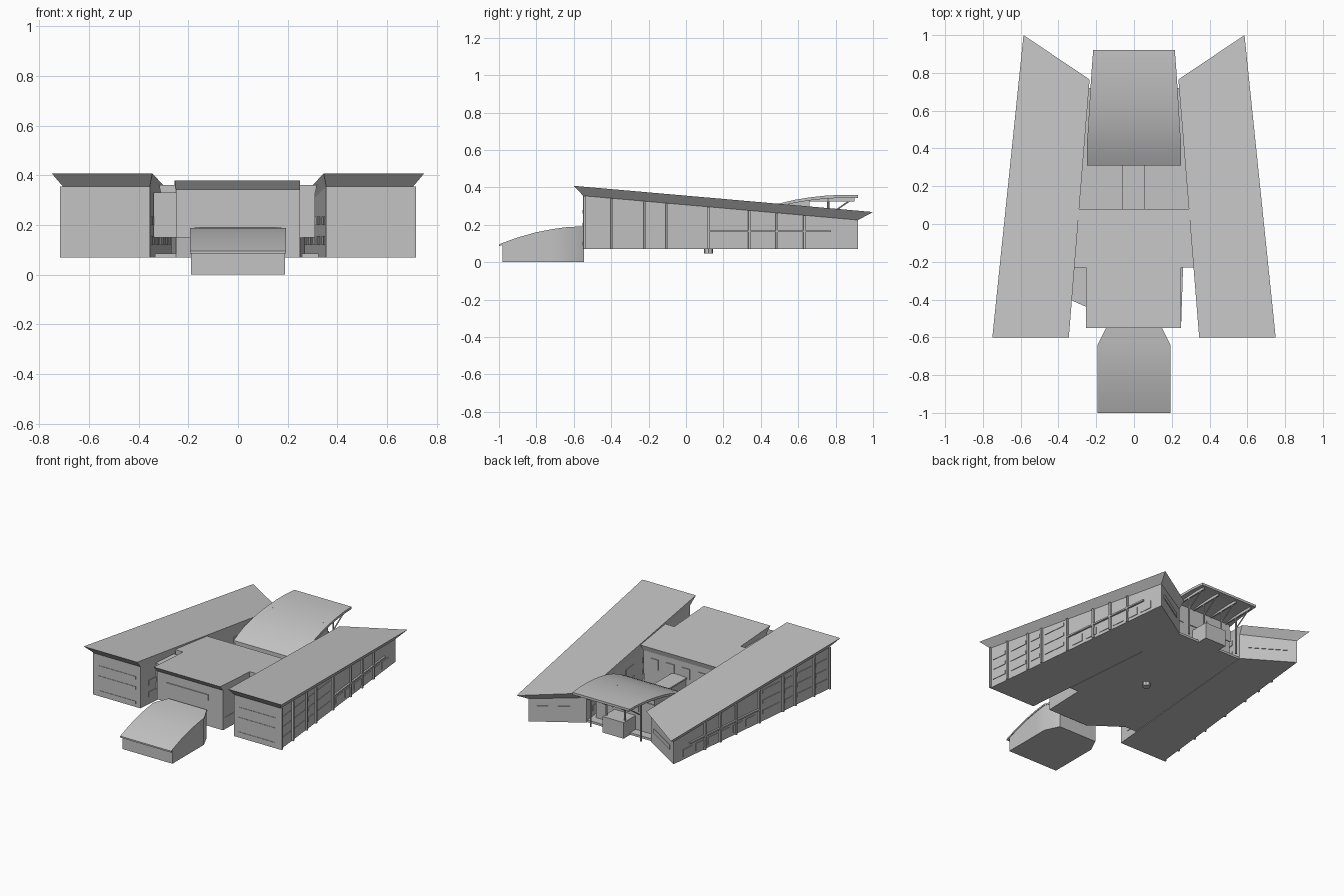
import bpy, math
from mathutils import Vector

cube = bpy.data.objects.get("Cube")
if cube:
    bpy.data.objects.remove(cube)

grey = bpy.data.materials.new("light_grey")
grey.use_nodes = True
grey.diffuse_color = (0.55, 0.55, 0.55, 1)
grey.node_tree.nodes["Principled BSDF"].inputs["Base Color"].default_value = grey.diffuse_color


def build(name, verts, faces, smooth=False):
    mesh = bpy.data.meshes.new(name)
    mesh.from_pydata(verts, [], faces)
    mesh.materials.append(grey)
    obj = bpy.data.objects.new(name, mesh)
    bpy.context.collection.objects.link(obj)
    bpy.ops.object.select_all(action='DESELECT')
    obj.select_set(True)
    bpy.context.view_layer.objects.active = obj
    bpy.ops.object.mode_set(mode='EDIT')
    bpy.ops.mesh.select_all(action='SELECT')
    bpy.ops.mesh.normals_make_consistent(inside=False)
    bpy.ops.object.mode_set(mode='OBJECT')
    if smooth:
        bpy.ops.object.shade_smooth_by_angle(angle=math.radians(30))
    return obj


def loft(name, low, high, low_z, high_z):
    """Closed solid between two plan outlines; heights are numbers or functions of y."""
    def level(z, y):
        return z(y) if callable(z) else z
    n = len(low)
    verts = [(x, y, level(low_z, y)) for x, y in low] + [(x, y, level(high_z, y)) for x, y in high]
    faces = [tuple(range(n)), tuple(range(n, 2 * n))]
    faces += [(i, (i + 1) % n, n + (i + 1) % n, n + i) for i in range(n)]
    return build(name, verts, faces)


def prism(name, plan, z0, z1):
    return loft(name, plan, plan, z0, z1)


def box(name, x0, x1, y0, y1, z0, z1):
    return prism(name, [(x0, y0), (x1, y0), (x1, y1), (x0, y1)], z0, z1)


def vault(name, sections):
    """Solid swept along y from (y, half width, bottom, top) sections."""
    verts, faces = [], []
    for y, w, b, t in sections:
        verts += [(-w, y, b), (w, y, b), (w, y, t), (-w, y, t)]
    for i in range(len(sections) - 1):
        for k in range(4):
            a, b = 4 * i + k, 4 * i + (k + 1) % 4
            faces.append((a, b, b + 4, a + 4))
    last = len(verts) - 4
    faces += [(0, 1, 2, 3), tuple(range(last, last + 4))]
    return build(name, verts, faces, True)


def wall_strip(name, a, b, t0, t1, z0, z1, depth):
    """Plate standing proud of the wall running from a to b."""
    a, b = Vector(a), Vector(b)
    out = Vector((b.y - a.y, a.x - b.x)).normalized() * depth
    p, q = a.lerp(b, t0), a.lerp(b, t1)
    return prism(name, [tuple(v) for v in (p, q, q + out, p + out)], z0, z1)


def rod(name, p, q, r):
    p, q = Vector(p), Vector(q)
    bpy.ops.mesh.primitive_cylinder_add(vertices=8, radius=r, depth=(q - p).length, location=(p + q) / 2)
    obj = bpy.context.object
    obj.name = name
    obj.rotation_euler = (q - p).to_track_quat('Z', 'Y').to_euler()
    obj.data.materials.append(grey)
    return obj


def eaves(y):
    return 0.355 - 0.0884 * (y + 0.55)


def wing_top(y):
    return 0.408 - 0.0875 * (y + 0.6)


def hall_top(y):
    return 0.38 - 0.06 * (y + 0.55)


def hall_eaves(y):
    return hall_top(y) - 0.035


FLOOR = 0.07

# Two long wings with overhanging sloped roofs
for side, s in (("left", 1), ("right", -1)):
    def flip(points):
        return [(s * x, y) for x, y in points]
    walls = flip([(0.355, -0.55), (0.705, -0.55), (0.55, 0.92), (0.245, 0.73)])
    roof = flip([(0.345, -0.60), (0.75, -0.60), (0.585, 1.0), (0.235, 0.765)])
    prism(side + "_wing_walls", walls, FLOOR, eaves)
    loft(side + "_wing_roof", walls, roof, eaves, wing_top)
    inner, outer, rear, rear_in = walls

    # Outer wall: mullions, window bands and the long ledge
    for t in (0.0, 0.1, 0.22, 0.3, 0.45, 0.6, 0.7, 0.8):
        wall_strip(side + "_mullion", outer, rear, t, t + 0.008, FLOOR, eaves, s * 0.012)
    for t0, t1 in ((0.02, 0.09), (0.12, 0.21), (0.24, 0.29), (0.32, 0.43)):
        for z in (0.12, 0.19, 0.26):
            wall_strip(side + "_window", outer, rear, t0, t1, z, z + 0.025, s * 0.004)
    wall_strip(side + "_ledge", outer, rear, 0.45, 0.9, 0.16, 0.17, s * 0.012)
    for t in (0.48, 0.56, 0.64, 0.72, 0.8, 0.88):
        wall_strip(side + "_low_window", outer, rear, t, t + 0.06, 0.09, 0.14, s * 0.004)

    # Front, courtyard and rear walls: window bands
    for z in (0.09, 0.19, 0.26):
        wall_strip(side + "_front_window", inner, outer, 0.1, 0.9, z, z + 0.02, s * 0.003)
    for i in range(6):
        for z in (0.12, 0.2):
            wall_strip(side + "_court_window", rear_in, inner, 0.06 + i * 0.16, 0.14 + i * 0.16,
                       z, z + 0.035, s * 0.004)
    wall_strip(side + "_rear_window", rear, rear_in, 0.15, 0.85, 0.15, 0.18, s * 0.004)

# Floor slab between the wings, with a drain below
prism("floor_slab", [(0.25, -0.52), (-0.05, -0.52), (-0.25, -0.38), (-0.335, -0.38), (-0.245, 0.72),
                     (0.245, 0.72), (0.325, -0.23), (0.25, -0.23)], FLOOR, 0.085)
rod("drain", (0, 0.12, 0.045), (0, 0.12, 0.075), 0.025)

# Front hall: raised upper storey over an angled lower storey
hall_walls = [(-0.25, -0.52), (0.25, -0.52), (0.25, -0.23), (0.31, -0.23),
              (0.275, 0.07), (-0.275, 0.07), (-0.31, -0.23), (-0.25, -0.23)]
hall_roof = [(-0.255, -0.55), (0.25, -0.55), (0.25, -0.23), (0.318, -0.23),
             (0.29, 0.08), (-0.29, 0.08), (-0.318, -0.23), (-0.255, -0.23)]
prism("hall_upper_walls", hall_walls, 0.15, hall_eaves)
loft("hall_roof", hall_walls, hall_roof, hall_eaves, hall_top)
prism("hall_lower_walls", [(0.25, -0.52), (-0.05, -0.52), (-0.25, -0.38), (-0.27, 0.07), (0.27, 0.07)], FLOOR, 0.15)
box("hall_front_window", -0.175, 0.14, -0.526, -0.52, 0.245, 0.285)
prism("side_link", [(-0.25, -0.44), (-0.25, -0.23), (-0.325, -0.23), (-0.34, -0.40)], 0.15, 0.33)
for x in (-0.2, -0.08, 0.04, 0.16):
    box("hall_court_window", x, x + 0.06, 0.07, 0.075, 0.2, 0.27)

# Courtyard bridge from hall to lobby
box("bridge_body", -0.05, 0.045, 0.07, 0.32, 0.13, 0.2)
box("bridge_roof", -0.06, 0.055, 0.07, 0.32, 0.2, 0.21)

# Entrance pavilion with a curved roof and tapered back
curve = [(-1.0, 0.095), (-0.98, 0.103), (-0.9, 0.132), (-0.8, 0.160), (-0.72, 0.176),
         (-0.64, 0.187), (-0.545, 0.192)]
plan_width = {-0.545: 0.145}
vault("entrance_roof", [(y, plan_width.get(y, 0.193), z - 0.01, z) for y, z in curve])
vault("entrance_walls", [(y, plan_width.get(y, 0.19) - 0.001, 0, z - 0.008) for y, z in curve[1:]])

# Rear lobby under a rising curved canopy
canopy = [(0.31, 0.25, 0.235), (0.37, 0.25, 0.265), (0.43, 0.25, 0.290), (0.5, 0.243, 0.314),
          (0.58, 0.239, 0.333), (0.66, 0.234, 0.346), (0.74, 0.229, 0.355), (0.83, 0.223, 0.36),
          (0.92, 0.216, 0.358)]
vault("lobby_roof", [(y, w, z - 0.016, z) for y, w, z in canopy])
vault("lobby_walls", [(y, w - 0.012, FLOOR, z - 0.014) for y, w, z in canopy[:6]])
box("rear_vestibule", -0.08, 0.08, 0.65, 0.79, FLOOR, 0.18)
for x in (-0.19, -0.07, 0.07, 0.19):
    rod("canopy_column", (x, 0.76, FLOOR), (x, 0.76, 0.345), 0.006)
    rod("canopy_brace", (x, 0.76, 0.25), (x, 0.9, 0.345), 0.004)
    box("canopy_beam", x - 0.005, x + 0.005, 0.65, 0.9, 0.325, 0.345)
    box("lobby_rear_window", x - 0.035, x + 0.035, 0.66, 0.665, 0.21, 0.29)
